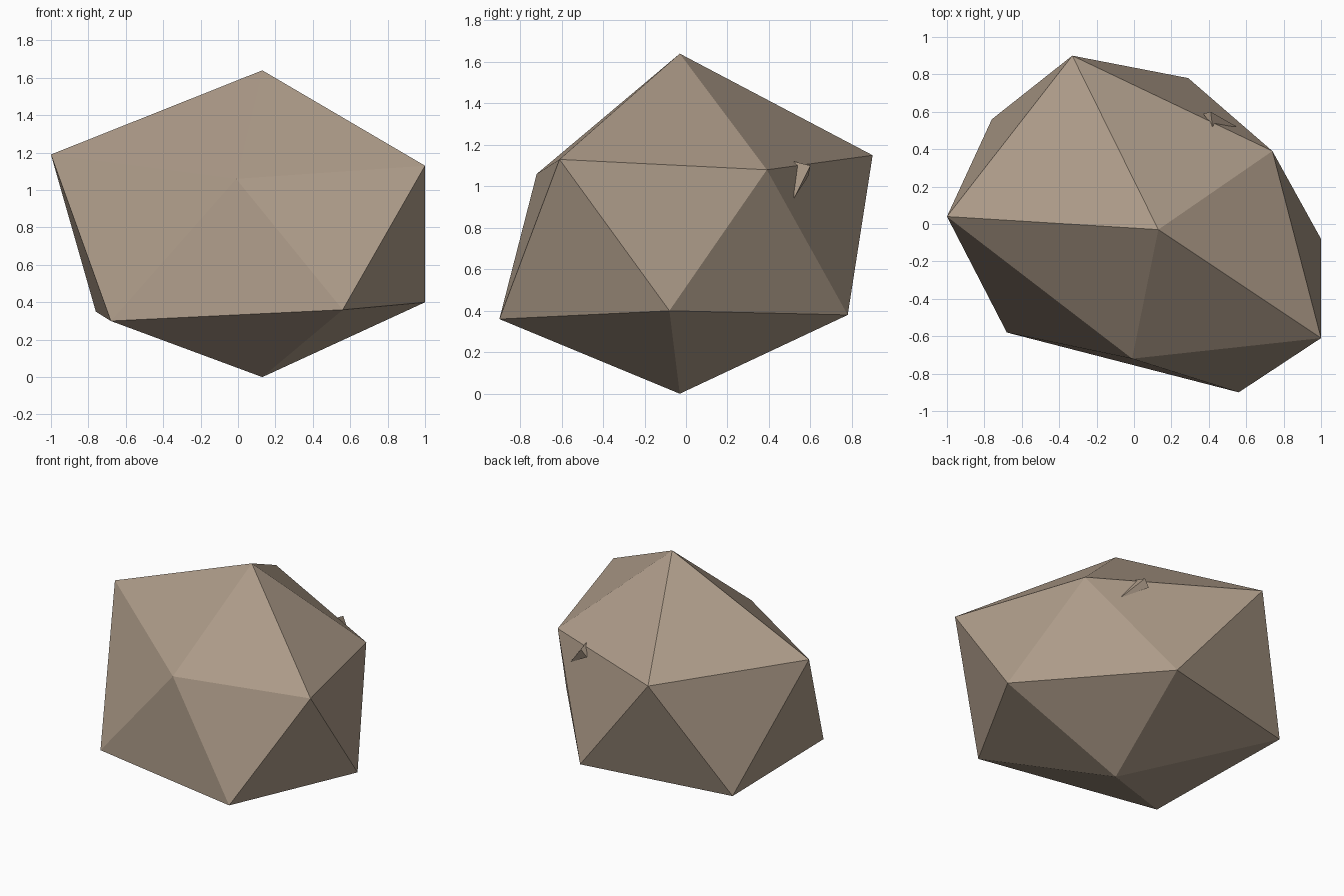
import bpy
import bmesh

if "Cube" in bpy.data.objects:
    bpy.data.objects.remove(bpy.data.objects["Cube"], do_unlink=True)

# Single stone colour
stone = bpy.data.materials.new("warm_grey_stone")
stone.use_nodes = True
colour = (0.42, 0.33, 0.25, 1.0)
stone.diffuse_color = colour
bsdf = stone.node_tree.nodes["Principled BSDF"]
bsdf.inputs["Base Color"].default_value = colour
bsdf.inputs["Roughness"].default_value = 0.9


def finish(bm, name):
    """Turn a closed flat-shaded bmesh into a named object."""
    bmesh.ops.recalc_face_normals(bm, faces=bm.faces)
    mesh = bpy.data.meshes.new(name)
    bm.to_mesh(mesh)
    bm.free()
    mesh.materials.append(stone)
    obj = bpy.data.objects.new(name, mesh)
    bpy.context.collection.objects.link(obj)
    return obj


# Boulder: two poles joined by an upper and a lower five-point ring
upper_ring = [(0.74, 0.39, 1.08), (-0.33, 0.90, 1.15), (-1.0, 0.04, 1.19),
              (-0.01, -0.72, 1.06), (1.0, -0.61, 1.13)]
lower_ring = [(0.29, 0.78, 0.38), (-0.76, 0.56, 0.35), (-0.68, -0.58, 0.30),
              (0.56, -0.90, 0.36), (1.0, -0.08, 0.40)]
bm = bmesh.new()
top = bm.verts.new((0.13, -0.03, 1.64))
bottom = bm.verts.new((0.13, -0.03, 0.0))
upper = [bm.verts.new(p) for p in upper_ring]
lower = [bm.verts.new(p) for p in lower_ring]
for i in range(5):
    j = (i + 1) % 5
    bm.faces.new((top, upper[i], upper[j]))
    bm.faces.new((upper[i], lower[i], upper[j]))
    bm.faces.new((lower[i], lower[j], upper[j]))
    bm.faces.new((bottom, lower[j], lower[i]))
finish(bm, "boulder")

# Small stone chip sticking out just under the rear upper edge
bm = bmesh.new()
chip = [bm.verts.new(p) for p in ((0.55, 0.52, 0.94), (0.37, 0.59, 1.05),
                                  (0.42, 0.52, 1.12), (0.41, 0.60, 1.10))]
for skip in range(4):
    bm.faces.new([v for k, v in enumerate(chip) if k != skip])
finish(bm, "stone_chip")
